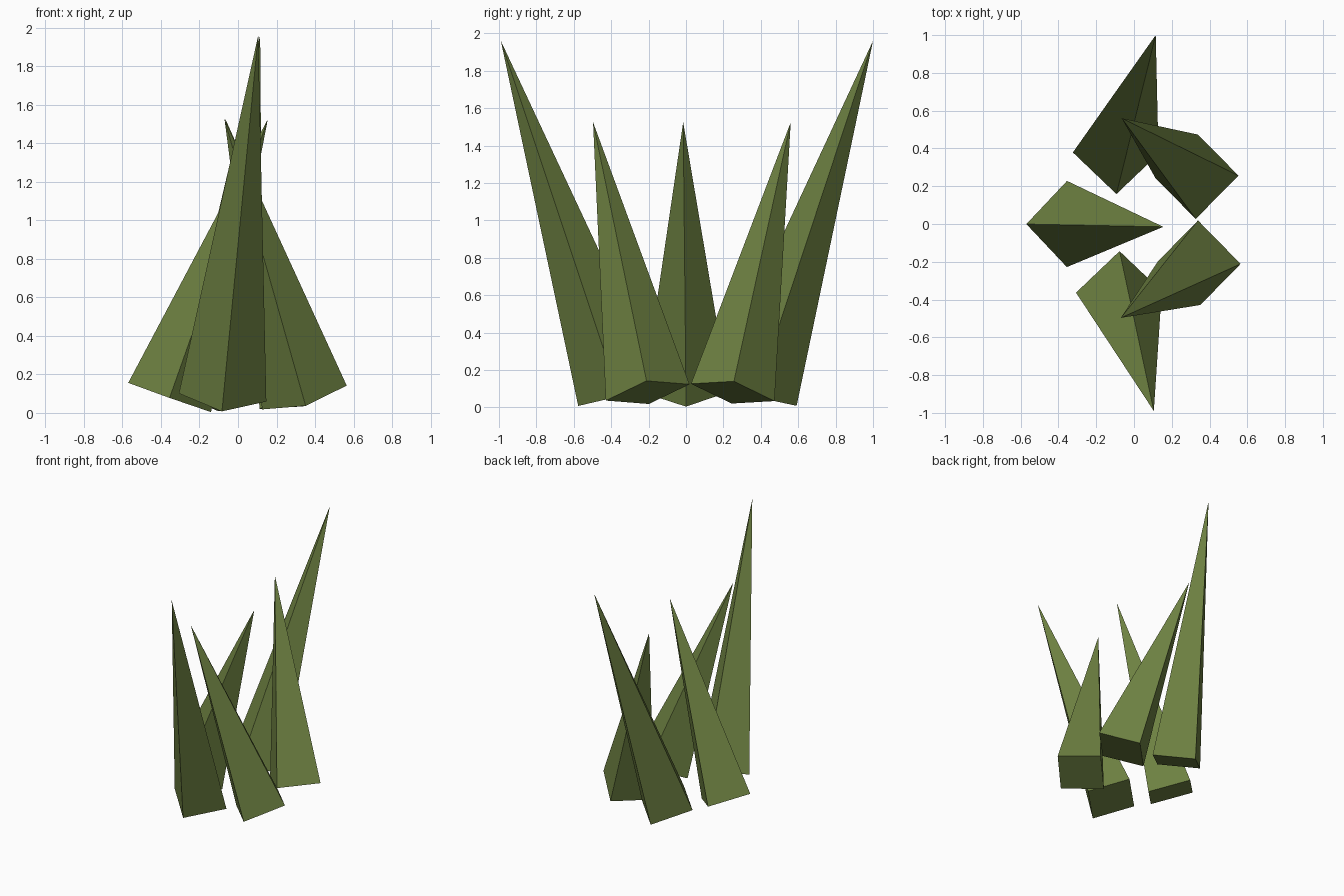
import bpy
import bmesh
from mathutils import Matrix, Vector

cube = bpy.data.objects.get("Cube")
if cube:
    bpy.data.objects.remove(cube, do_unlink=True)

# Single olive green for every blade
OLIVE = (0.155, 0.22, 0.054, 1.0)
olive = bpy.data.materials.new("olive_green")
olive.use_nodes = True
olive.diffuse_color = OLIVE
bsdf = olive.node_tree.nodes["Principled BSDF"]
bsdf.inputs["Base Color"].default_value = OLIVE
bsdf.inputs["Roughness"].default_value = 0.9

BASE_RADIUS = 0.228  # centre to corner of the square base


def grass_blade(name, base, tip):
    """Four-sided spike with a closed square base, leaning from base to tip."""
    base, axis = Vector(base), Vector(tip) - Vector(base)
    bm = bmesh.new()
    bmesh.ops.create_cone(
        bm, cap_ends=True, segments=4, radius1=BASE_RADIUS, radius2=0,
        depth=axis.length, matrix=Matrix.Translation((0, 0, axis.length / 2)))
    bmesh.ops.remove_doubles(bm, verts=bm.verts, dist=0.0001)
    mesh = bpy.data.meshes.new(name)
    bm.to_mesh(mesh)
    bm.free()
    mesh.materials.append(olive)
    obj = bpy.data.objects.new(name, mesh)
    obj.location = base
    obj.rotation_mode = 'QUATERNION'
    obj.rotation_quaternion = Vector((0, 0, 1)).rotation_difference(axis)
    bpy.context.collection.objects.link(obj)
    return obj


# Two tall blades lean outwards, three short ones lean across the middle
grass_blade("tall_front_blade", (-0.08, -0.36, 0.08), (0.105, -0.99, 1.96))
grass_blade("tall_back_blade", (-0.097, 0.375, 0.08), (0.115, 1.0, 1.96))
grass_blade("short_right_blade", (-0.355, 0.0, 0.08), (0.155, -0.015, 1.525))
grass_blade("short_front_left_blade", (0.345, -0.205, 0.08), (-0.07, -0.497, 1.525))
grass_blade("short_back_left_blade", (0.333, 0.25, 0.08), (-0.065, 0.56, 1.525))
